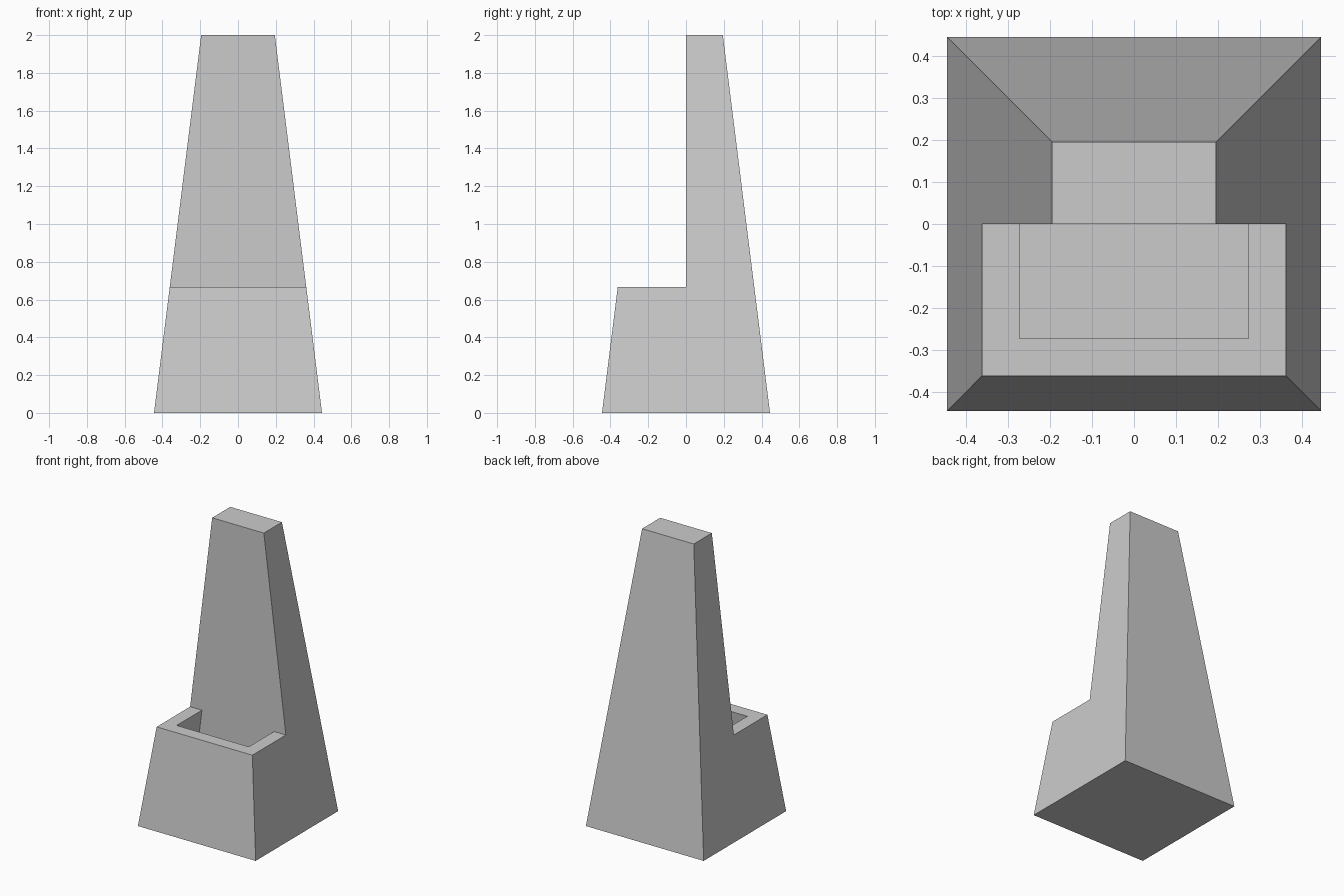
import bpy, bmesh

if "Cube" in bpy.data.objects:
    bpy.data.objects.remove(bpy.data.objects["Cube"])

HEIGHT, STEP, FLOOR, WALL = 2.0, 0.667, 0.089, 0.089


def half(z):
    """Half width of the tapering tower at height z."""
    return 0.4445 + (0.195 - 0.4445) * z / HEIGHT


def loft(name, sections):
    """Stack of rectangles (z, half width, front y, back y) skinned into a solid."""
    bm = bmesh.new()
    rings = [[bm.verts.new(p) for p in
              ((-h, y0, z), (h, y0, z), (h, y1, z), (-h, y1, z))]
             for z, h, y0, y1 in sections]
    bm.faces.new(rings[0][::-1])
    bm.faces.new(rings[-1])
    for a, b in zip(rings, rings[1:]):
        for i in (0, 1, 3):
            j = (i + 1) % 4
            bm.faces.new((a[i], a[j], b[j], b[i]))
    # flat back as a single face
    bm.faces.new([r[2] for r in rings][::-1] + [r[3] for r in rings])
    bmesh.ops.recalc_face_normals(bm, faces=bm.faces)
    mesh = bpy.data.meshes.new(name)
    bm.to_mesh(mesh)
    bm.free()
    obj = bpy.data.objects.new(name, mesh)
    bpy.context.collection.objects.link(obj)
    return obj


# Tapered square tower
tower = loft("tower_body", [(z, half(z), -half(z), half(z)) for z in (0, HEIGHT)])

# Cutter: hollow pocket below the step, open front half above it
inner = [(z, half(z) - WALL, WALL - half(z), 0) for z in (FLOOR, STEP)]
cutter = loft("front_cutter", inner + [(STEP, 1, -1, 0), (HEIGHT + 0.2, 1, -1, 0)])
cutter.hide_render = True

cut = tower.modifiers.new("front_cut", 'BOOLEAN')
cut.operation = 'DIFFERENCE'
cut.solver = 'EXACT'
cut.object = cutter
bpy.context.view_layer.objects.active = tower
bpy.ops.object.modifier_apply(modifier=cut.name)
bpy.data.objects.remove(cutter)
